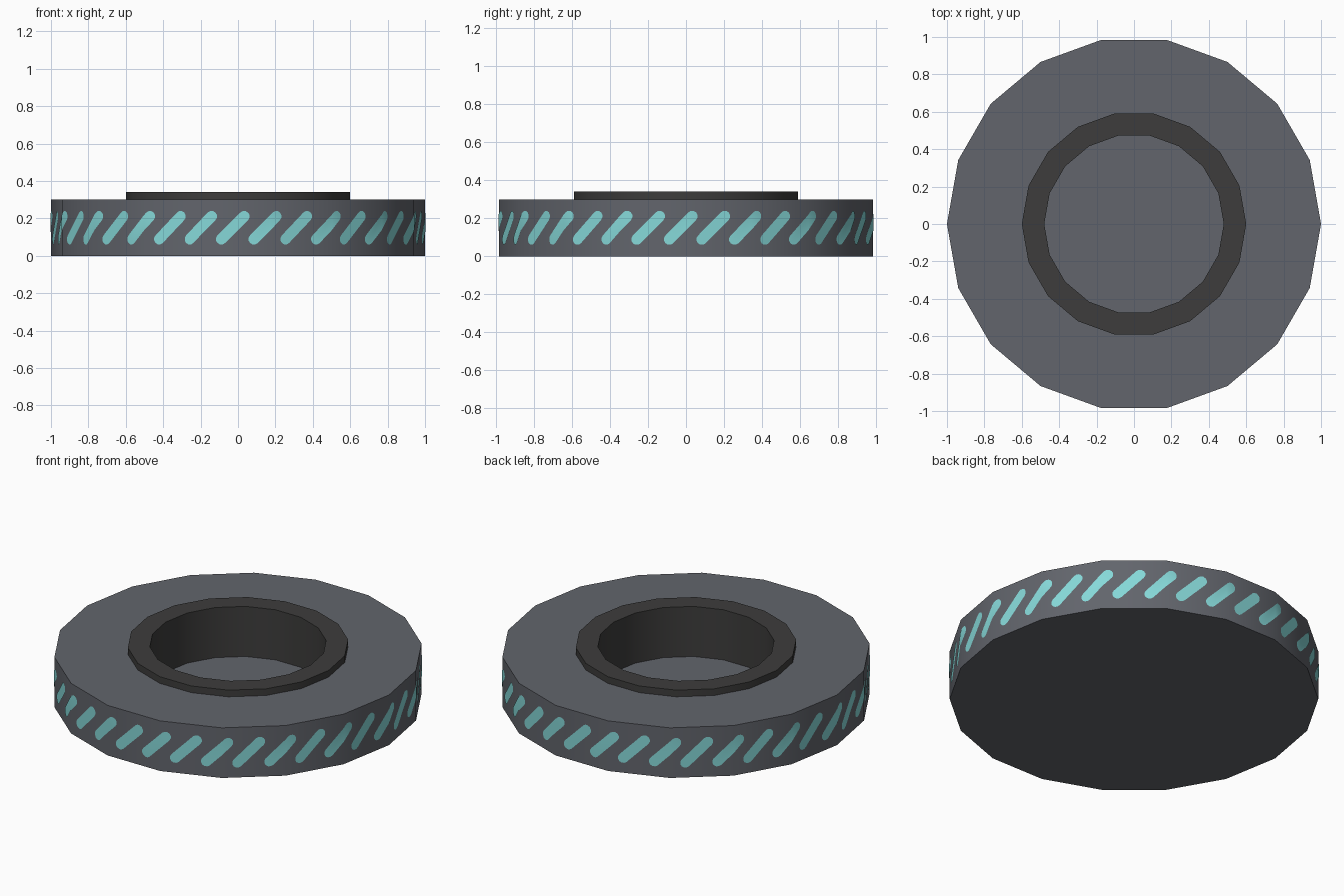
import bpy, bmesh, math
from math import cos, sin, pi

if "Cube" in bpy.data.objects:
    bpy.data.objects.remove(bpy.data.objects["Cube"])

SIDES = 18
STEP = 2 * pi / SIDES
FACET = 2 * sin(STEP / 2)          # side length of the outer polygon (radius 1)


def material(name, rgb):
    m = bpy.data.materials.new(name)
    m.diffuse_color = (*rgb, 1)
    m.use_nodes = True
    m.node_tree.nodes["Principled BSDF"].inputs["Base Color"].default_value = m.diffuse_color
    return m


def finish(name, bm, mat):
    mesh = bpy.data.meshes.new(name)
    bm.to_mesh(mesh)
    bm.free()
    mesh.materials.append(mat)
    ob = bpy.data.objects.new(name, mesh)
    bpy.context.collection.objects.link(ob)
    bpy.ops.object.select_all(action='DESELECT')
    ob.select_set(True)
    bpy.context.view_layer.objects.active = ob
    bpy.ops.object.shade_smooth_by_angle(angle=math.radians(35))
    return ob


def lathe(name, profile, mat, cap=False):
    """Spin (radius, z) points into an 18-sided surface; cap fills the first loop."""
    bm = bmesh.new()
    loops = [[bm.verts.new((r * cos(i * STEP), r * sin(i * STEP), z))
              for i in range(SIDES)] for r, z in profile]
    for a, b in zip(loops, loops[1:]):
        for i in range(SIDES):
            j = (i + 1) % SIDES
            bm.faces.new((a[i], a[j], b[j], b[i]))
    if cap:
        bm.faces.new(loops[0][::-1])
    return finish(name, bm, mat)


grey = material("slate grey", (0.122, 0.13, 0.15))
dark = material("dark charcoal", (0.047, 0.046, 0.045))
teal = material("pale turquoise", (0.238, 0.69, 0.69))

# Disc body: underside, outer wall and top rim
lathe("disc_body", [(1, 0), (1, 0.3), (0.6, 0.3)], grey, cap=True)

# Raised collar with the inner wall of the recess
lathe("collar", [(0.6, 0.3), (0.6, 0.34), (0.48, 0.34), (0.48, 0.04)], dark)

# Recess floor, facing up
floor = bmesh.new()
floor.faces.new([floor.verts.new((0.48 * cos(i * STEP), 0.48 * sin(i * STEP), 0.04))
                 for i in range(SIDES)])
finish("recess_floor", floor, grey)

# Slanted rounded stripes: laid out flat, cut at facet edges, wrapped on the wall
bm = bmesh.new()
COUNT, RADIUS, REACH, MID = 36, 0.029, 0.061, 0.15
for k in range(COUNT):
    c = (k + 1) * FACET / 2 - 0.028
    outline = []
    for end, start in ((1, -pi / 4), (-1, 3 * pi / 4)):
        for n in range(7):
            a = start + n * pi / 6
            outline.append(bm.verts.new((c + end * REACH + RADIUS * cos(a),
                                         0, MID + end * REACH + RADIUS * sin(a))))
    bm.faces.new(outline)
for f in range(SIDES + 1):
    bmesh.ops.bisect_plane(bm, geom=bm.verts[:] + bm.edges[:] + bm.faces[:], dist=1e-6,
                           plane_co=(f * FACET, 0, 0), plane_no=(1, 0, 0))
for v in bm.verts:
    f = math.floor(v.co.x / FACET)
    t = v.co.x / FACET - f
    a, b = f * STEP, (f + 1) * STEP
    x = cos(a) * (1 - t) + cos(b) * t
    y = sin(a) * (1 - t) + sin(b) * t
    v.co = (x * 1.003, y * 1.003, v.co.z)
finish("rim_stripes", bm, teal)
